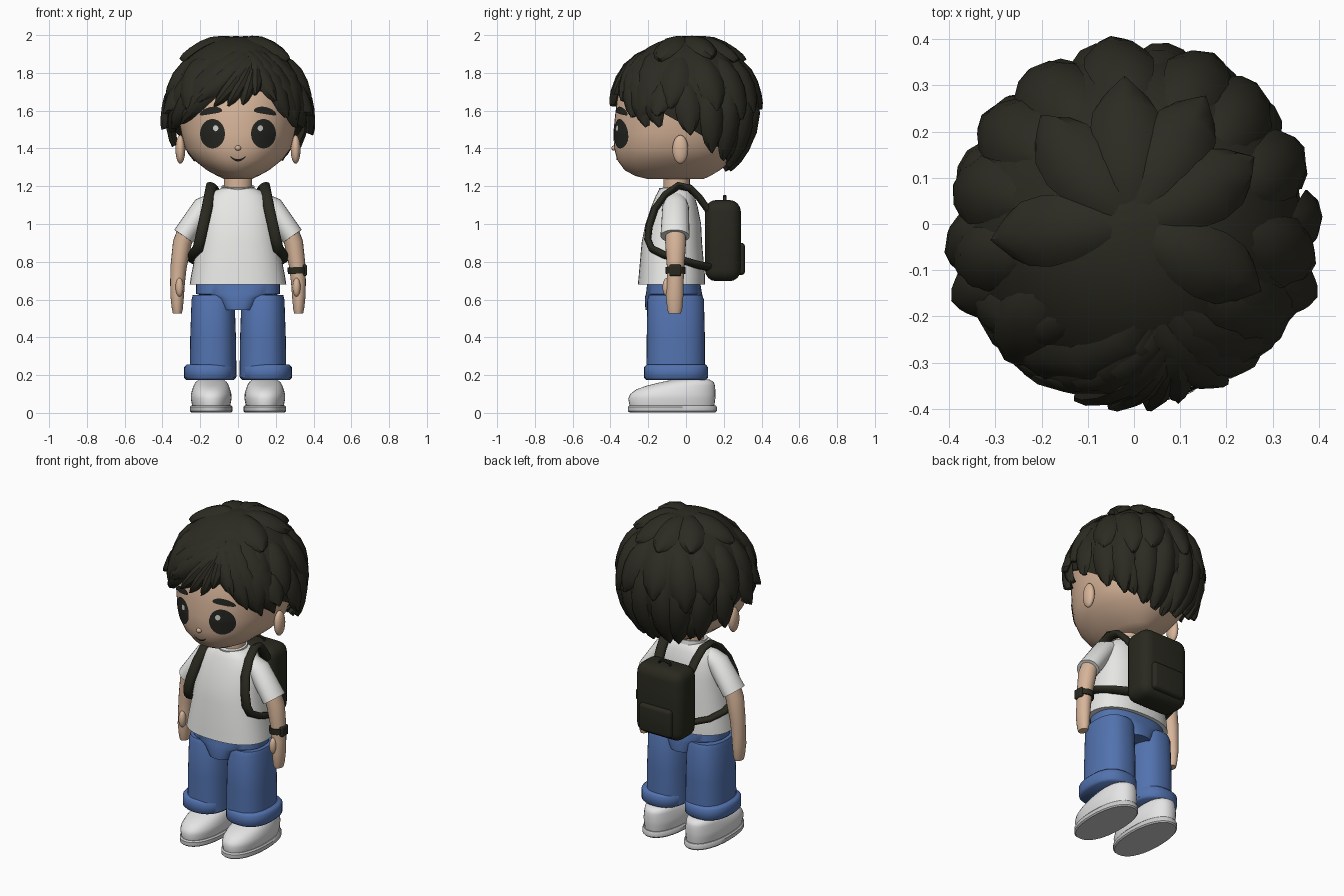
import bpy, bmesh, math, random
from mathutils import Vector

random.seed(4)
cube = bpy.data.objects.get("Cube")
if cube:
    bpy.data.objects.remove(cube)


def material(name, *rgb):
    m = bpy.data.materials.new(name)
    m.use_nodes = True
    m.diffuse_color = (*rgb, 1)
    m.node_tree.nodes["Principled BSDF"].inputs["Base Color"].default_value = (*rgb, 1)
    return m


HAIR = material("dark hair", .025, .024, .016)
SKIN = material("skin", .68, .46, .32)
SHIRT = material("white cotton", .8, .8, .78)
DENIM = material("blue denim", .085, .17, .43)
SHOE = material("white shoe", .78, .78, .78)
SOLE = material("pale grey sole", .6, .6, .6)
BAG = material("black fabric", .022, .022, .014)
EYE = material("eye black", .018, .018, .015)
GLINT = material("eye glint", .6, .62, .6)


def finish(name, bm, mat, angle=40):
    bmesh.ops.recalc_face_normals(bm, faces=bm.faces)
    me = bpy.data.meshes.new(name)
    bm.to_mesh(me)
    bm.free()
    me.shade_smooth()
    me.set_sharp_from_angle(angle=math.radians(angle))
    me.materials.append(mat)
    ob = bpy.data.objects.new(name, me)
    bpy.context.collection.objects.link(ob)
    return ob


def skin_rings(name, rings, mat, angle=40):
    """Joins closed rings of points into a capped skin."""
    bm = bmesh.new()
    loops = [[bm.verts.new(p) for p in r] for r in rings]
    n = len(loops[0])
    for a, b in zip(loops, loops[1:]):
        for i in range(n):
            j = (i + 1) % n
            bm.faces.new((a[i], a[j], b[j], b[i]))
    bm.faces.new(loops[0])
    bm.faces.new(loops[-1])
    return finish(name, bm, mat, angle)


def loft(name, rings, mat, cx=0, n=36, e=2.2, angle=40):
    """Stacks rounded rings given as z, half width, front y, back y."""
    def power(v):
        return math.copysign(abs(v) ** (2 / e), v)
    out = []
    for z, rx, yf, yb in rings:
        angles = [math.tau * i / n for i in range(n)]
        out.append([(cx + rx * power(math.cos(a)),
                     (yf + yb) / 2 + (yb - yf) / 2 * power(math.sin(a)), z) for a in angles])
    return skin_rings(name, out, mat, angle)


def sweep(name, pts, radii, ref, mat, n=16, angle=40):
    """Sweeps an ellipse; each radius pair is across, then along ref."""
    pts, ref, out = [Vector(p) for p in pts], Vector(ref), []
    for i, p in enumerate(pts):
        t = (pts[min(i + 1, len(pts) - 1)] - pts[max(i - 1, 0)]).normalized()
        u = t.cross(ref).normalized()
        v = u.cross(t)
        a, b = radii[min(i, len(radii) - 1)]
        out.append([p + u * a * math.cos(k * math.tau / n) + v * b * math.sin(k * math.tau / n)
                    for k in range(n)])
    return skin_rings(name, out, mat, angle)


def ball(name, loc, size, mat):
    bm = bmesh.new()
    bmesh.ops.create_uvsphere(bm, u_segments=20, v_segments=12, radius=1)
    for v in bm.verts:
        v.co = Vector(loc) + Vector(c * s for c, s in zip(v.co, size))
    return finish(name, bm, mat)


def box(name, loc, size, bevel, mat):
    bm = bmesh.new()
    bmesh.ops.create_cube(bm, size=1)
    for v in bm.verts:
        v.co = Vector(loc) + Vector(c * s for c, s in zip(v.co, size))
    bmesh.ops.bevel(bm, geom=bm.edges[:], offset=bevel, segments=4, profile=.5, affect='EDGES')
    return finish(name, bm, mat)


# Head
HEAD = [(1.237, .07, -.2, .09), (1.255, .11, -.27, .13), (1.285, .165, -.325, .18),
        (1.34, .235, -.365, .25), (1.4, .28, -.38, .29), (1.48, .3, -.385, .32),
        (1.58, .32, -.375, .335), (1.7, .325, -.36, .33), (1.82, .27, -.3, .27), (1.92, .12, -.14, .12)]
loft("head", HEAD, SKIN, n=48, e=2.1, angle=60)


def face_y(x, z):
    for lo, hi in zip(HEAD, HEAD[1:]):
        if lo[0] <= z <= hi[0]:
            f = (z - lo[0]) / (hi[0] - lo[0])
            _, rx, yf, yb = [a + (b - a) * f for a, b in zip(lo, hi)]
            return (yf + yb) / 2 - (yb - yf) / 2 * (1 - abs(x / rx) ** 2.1) ** (1 / 2.1)


def plate(name, cx, cz, rx, rz, mat, lift=.005, bend=0, tilt=0):
    """A thin oval that follows the face."""
    bm, n, rows = bmesh.new(), 28, []
    for r in (.05, .35, .7, 1):
        row = []
        for i in range(n):
            c, s = r * math.cos(math.tau * i / n), r * math.sin(math.tau * i / n)
            x, z = cx + rx * c, cz + rz * s + bend * c * c + tilt * c
            row.append(bm.verts.new((x, face_y(x, z) - lift, z)))
        rows.append(row)
    bm.faces.new(rows[0])
    for a, b in zip(rows, rows[1:]):
        for i in range(n):
            bm.faces.new((a[i - 1], a[i], b[i], b[i - 1]))
    return finish(name, bm, mat)


for s, side in ((1, "left"), (-1, "right")):
    plate(side + "_eye", s * .135, 1.478, .066, .078, EYE)
    plate(side + "_eye_glint", s * .118, 1.507, .014, .016, GLINT, .008)
    plate(side + "_brow", s * .143, 1.601, .06, .019, EYE, .007, -.01, -s * .01)
    ball(side + "_ear", (s * .305, -.03, 1.395), (.026, .042, .076), SKIN)
plate("mouth", 0, 1.337, .042, .006, EYE, .005, .022)
ball("nose", (0, -.38, 1.402), (.016, .015, .014), SKIN)
sweep("neck", [(0, -.05, 1.12), (0, -.05, 1.27)], [(.075, .07)], (0, 1, 0), SKIN, 24)


# Hair: a cap with a hairline, covered by overlapping leaf-shaped locks
def scalp(az, el, off=0):
    a, e = math.radians(az), math.radians(el)
    d = Vector((math.sin(a) * math.cos(e), -math.cos(a) * math.cos(e), math.sin(e)))
    p = Vector((d.x * .365, d.y * .372, d.z * .36 + 1.632))
    return p + d * off, d


def hairline(az):
    back = (1 - math.cos(math.radians(az))) / 2
    return 13 - 67 * back ** 1.1


cap = []
for k in range(15):
    ring = []
    for az in range(0, 360, 8):
        el = 89 + (hairline(az) - 89) * min(k / 13, 1)
        ring.append(scalp(az, el, -.07 if k == 14 else 0)[0])
    cap.append(ring)
skin_rings("hair_cap", cap, HAIR, 60)

SECTION = ((-1, -.006), (-.6, .018), (0, .027), (.6, .018), (1, -.006), (0, -.02))
LEAF = ((0, .35, -.2), (.15, .65, .5), (.35, .9, .9), (.55, 1, 1), (.75, .9, 1), (.9, .6, 1), (1, .15, .8))


def lock(name, az0, el0, az1, el1, width, flare):
    rings = []
    for t, w, h in LEAF:
        az, el = az0 + (az1 - az0) * t, el0 + (el1 - el0) * t
        p, d = scalp(az, el, flare * t * t)
        q = scalp(az + (az1 - az0) * .02, el + (el1 - el0) * .02)[0] - scalp(az, el)[0]
        u = q.cross(d).normalized()
        rings.append([p + u * width * w * x + d * y * (h if y > 0 else 1) for x, y in SECTION])
    skin_rings(name, rings, HAIR, 35)


for i, az in enumerate((188, 152, 228, 112, 272, 62)):
    lock(f"crown_lock_{i}", az, 84, az + random.uniform(-8, 8), random.uniform(37, 43), .078, .012)
for i in range(11):
    az = 58 + i * 25
    lock(f"middle_lock_{i}", az, 46, az + random.uniform(-10, 10), random.uniform(-14, -2), .076, .014)
for i in range(12):
    az = 68 + i * 20.5
    lock(f"lower_lock_{i}", az, 20, az + random.uniform(-6, 6),
         hairline(az) - random.uniform(0, 9), .066, .045)
for i in range(6):
    az = 130 + i * 20
    lock(f"nape_lock_{i}", az, -8, az + (180 - az) * .2, hairline(az) - random.uniform(2, 8), .056, .03)

# Swept fringe: root and tip as azimuth, elevation, then half width
FRINGE = ((10, 56, -70, -19, .075), (16, 54, -53, -15, .06), (18, 52, -37, 0, .055),
          (20, 50, -19, -1, .045), (20, 48, -8, -1, .04), (18, 44, 4, 0, .038), (20, 52, 14, 8, .045),
          (12, 54, 31, 3, .055), (20, 56, 43, -10, .065), (26, 56, 56, -18, .07),
          (42, 54, 68, -18, .075), (-34, 46, -78, -22, .07))
for i, spec in enumerate(FRINGE):
    lock(f"fringe_lock_{i}", *spec, .012)

# Shirt
loft("shirt", [(.68, .256, -.255, .1), (.73, .248, -.25, .1), (.9, .215, -.235, .085),
               (1, .2, -.215, .08), (1.09, .186, -.185, .062), (1.15, .155, -.16, .045),
               (1.178, .12, -.145, .03), (1.19, .085, -.135, .02)], SHIRT, e=2.4)
sweep("collar", [(0, -.055, 1.175), (0, -.058, 1.2)], [(.088, .086)], (0, 1, 0), SHIRT, 28)

# Jeans hips
loft("jeans_hips", [(.545, .09, -.215, .09), (.61, .15, -.218, .09), (.63, .222, -.212, .085),
                    (.69, .222, -.205, .075)], DENIM, e=2.5)

for s, side in ((1, "left"), (-1, "right")):
    def path(*pts):
        return [(s * x, y, z) for x, y, z in pts]

    # Arms
    sweep(side + "_sleeve", path((.12, -.055, 1.125), (.18, -.055, 1.09), (.288, -.058, .935)),
          [(.045, .055), (.06, .07), (.06, .077)], (0, 1, 0), SHIRT, 24)
    sweep(side + "_arm", path((.26, -.055, 1), (.295, -.055, .9), (.315, -.055, .77), (.32, -.057, .69),
                              (.322, -.06, .62), (.321, -.06, .55), (.321, -.06, .527)),
          [(.046, .052), (.05, .055), (.043, .046), (.039, .044), (.036, .046), (.029, .04), (.024, .033)],
          (0, 1, 0), SKIN, 20, 60)
    ball(side + "_thumb", (s * .31, -.1, .665), (.021, .024, .05), SKIN)

    # Legs and shoes
    loft(side + "_trouser_leg", [(.19, .124, -.21, .1), (.4, .121, -.208, .1), (.6, .114, -.205, .095),
                                 (.625, .107, -.195, .085)], DENIM, s * .132, e=2.4)
    loft(side + "_cuff", [(.174, .125, -.21, .105), (.186, .137, -.222, .117), (.242, .137, -.222, .117),
                          (.255, .125, -.21, .105)], DENIM, s * .148, e=2.4, angle=60)
    loft(side + "_shoe", [(.035, .1, -.298, .15), (.075, .108, -.306, .155), (.1, .107, -.295, .156),
                          (.125, .1, -.262, .155), (.145, .093, -.205, .153), (.163, .083, -.13, .147),
                          (.176, .066, -.07, .125)], SHOE, s * .142, angle=60)
    loft(side + "_sole", [(.003, .106, -.3, .157), (.01, .113, -.308, .163), (.032, .113, -.308, .163),
                          (.04, .106, -.3, .157)], SOLE, s * .142)

    # Backpack strap
    sweep(side + "_strap", path((.11, .12, 1.07), (.12, .07, 1.14), (.13, .02, 1.19), (.14, -.04, 1.203),
                                (.15, -.11, 1.155), (.165, -.165, 1.08), (.185, -.195, .99),
                                (.2, -.203, .92), (.212, -.182, .87), (.235, -.12, .838),
                                (.24, -.03, .81), (.2, .06, .785), (.12, .13, .77)),
          [(.019, .03)], (1, 0, .35 * s), BAG, 10, 50)

# Wristwatch
sweep("watch_band", [(.314, -.055, .737), (.312, -.055, .772)], [(.05, .053)], (0, 1, 0), BAG, 24)
box("watch_case", (.35, -.057, .755), (.03, .062, .06), .008, BAG)

# Backpack
box("backpack", (0, .195, .912), (.32, .19, .43), .06, BAG)
box("backpack_pocket", (0, .285, .815), (.22, .055, .17), .02, BAG)
sweep("backpack_handle", [(-.04, .205, 1.12), (-.032, .205, 1.142), (0, .205, 1.148),
                          (.032, .205, 1.142), (.04, .205, 1.12)], [(.006, .01)], (0, 1, 0), BAG, 8)
